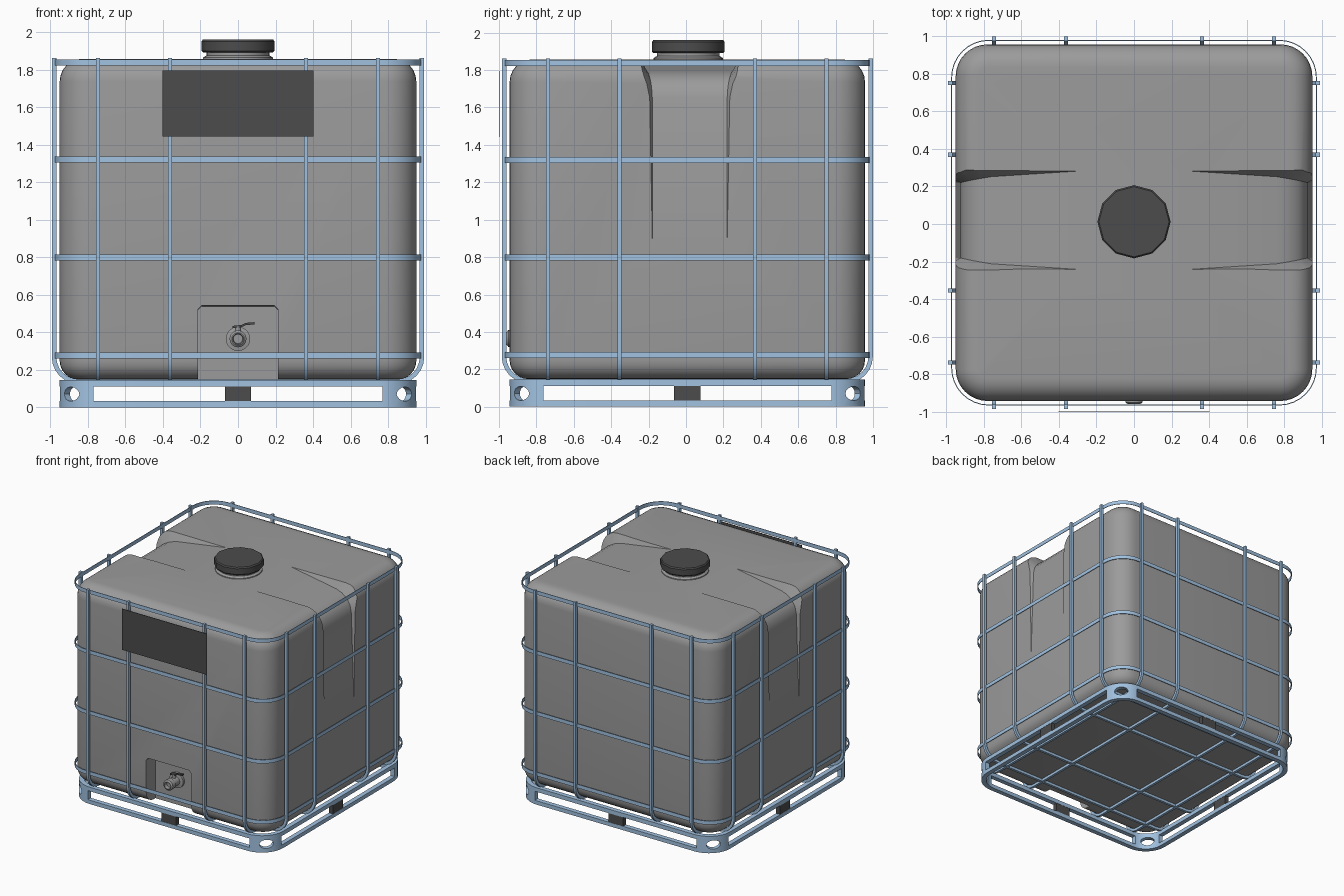
import bpy, bmesh, math
from mathutils import Vector, Matrix

if "Cube" in bpy.data.objects:
    bpy.data.objects.remove(bpy.data.objects["Cube"])

YO = 0.007  # the body sits slightly back, the plate reaches y = -1


def material(name, rgb):
    m = bpy.data.materials.new(name)
    m.diffuse_color = (*rgb, 1)
    m.use_nodes = True
    m.node_tree.nodes["Principled BSDF"].inputs["Base Color"].default_value = m.diffuse_color
    return m


GREY = material("tank grey", (0.33, 0.33, 0.33))
BLUE = material("steel blue", (0.36, 0.54, 0.75))
DARK = material("dark grey", (0.072, 0.072, 0.072))


def finish(bm, name, mat, smooth=None):
    bmesh.ops.recalc_face_normals(bm, faces=bm.faces)
    me = bpy.data.meshes.new(name)
    bm.to_mesh(me)
    bm.free()
    ob = bpy.data.objects.new(name, me)
    bpy.context.collection.objects.link(ob)
    if mat:
        me.materials.append(mat)
    if smooth:
        shade(ob, smooth)
    return ob


def shade(ob, angle):
    bpy.ops.object.select_all(action='DESELECT')
    ob.select_set(True)
    bpy.context.view_layer.objects.active = ob
    bpy.ops.object.shade_smooth_by_angle(angle=math.radians(angle))


def loft(rings, name, mat, smooth=None, closed=False):
    """Skin a list of point rings; cap the ends or join last to first."""
    bm = bmesh.new()
    vs = [[bm.verts.new(p) for p in r] for r in rings]
    n = len(vs[0])
    for a, b in zip(vs, vs[1:] + (vs[:1] if closed else [])):
        for i in range(n):
            j = (i + 1) % n
            bm.faces.new((a[i], a[j], b[j], b[i]))
    if not closed:
        bm.faces.new(vs[0])
        bm.faces.new(vs[-1])
    return finish(bm, name, mat, smooth)


def rrect(h, r, z, n=8):
    """Rounded square of half size h and corner radius r."""
    pts = []
    for k, (sx, sy) in enumerate(((1, 1), (-1, 1), (-1, -1), (1, -1))):
        for i in range(n + 1):
            a = math.pi / 2 * (k + i / n)
            pts.append((sx * (h - r) + r * math.cos(a), YO + sy * (h - r) + r * math.sin(a), z))
    return pts


def frame(h, r, t, z0, z1, name, smooth=30):
    return loft([rrect(h, r, z0), rrect(h, r, z1), rrect(h - t, r - t, z1), rrect(h - t, r - t, z0)],
                name, BLUE, smooth, closed=True)


def box(name, mat, x, y, z):
    return loft([[(x[0], y[0], k), (x[1], y[0], k), (x[1], y[1], k), (x[0], y[1], k)] for k in z], name, mat)


def turned(profile, name, mat, n, matrix, smooth=None):
    """Lathe: profile of (radius, height), placed by a matrix."""
    rings = [[matrix @ Vector((r * math.cos(2 * math.pi * i / n), r * math.sin(2 * math.pi * i / n), h))
              for i in range(n)] for r, h in profile]
    return loft(rings, name, mat, smooth)


def cut(ob, cutters):
    for c in cutters:
        m = ob.modifiers.new("cut", 'BOOLEAN')
        m.operation, m.solver, m.object = 'DIFFERENCE', 'EXACT', c
        bpy.context.view_layer.objects.active = ob
        bpy.ops.object.modifier_apply(modifier=m.name)
        bpy.data.objects.remove(c, do_unlink=True)


# Tank: rounded block
Z0, Z1, RB, RT = 0.148, 1.857, 0.10, 0.12
prof = []
for i in range(7):
    a = math.pi / 2 * i / 6
    prof.append((Z0 + RB * (1 - math.cos(a)), RB * (1 - math.sin(a))))
for i in range(7):
    a = math.pi / 2 * i / 6
    prof.append((Z1 - RT * (1 - math.sin(a)), RT * (1 - math.cos(a))))
tank = loft([rrect(0.95 - d, 0.17 - d, z) for z, d in prof], "tank", GREY)

# Channels that deepen from the top centre to the sides, then fade down the sides
# floor x, floor z, floor half width, outer x, outer z, outer half width
path = [(0.25, 1.864, 0.265, 0.25, 2.00, 0.33),
        (0.76, 1.800, 0.232, 0.78, 2.00, 0.35),
        (0.82, 1.785, 0.222, 0.88, 1.98, 0.34),
        (0.875, 1.755, 0.212, 1.00, 1.91, 0.33),
        (0.91, 1.71, 0.204, 1.09, 1.79, 0.32),
        (0.925, 1.65, 0.200, 1.12, 1.66, 0.31),
        (0.955, 0.72, 0.200, 1.12, 0.72, 0.30)]
cutters = []
for s in (1, -1):
    c = 0.02
    cutters.append(loft([[(s * px, c - w, pz), (s * px, c + w, pz), (s * qx, c + v, qz), (s * qx, c - v, qz)]
                         for px, pz, w, qx, qz, v in path], "channel_cutter", None))
# Valve recess at the front
cutters.append(loft([[(-w, y, 0.1), (w, y, 0.1), (w, y, t - 0.02), (w - 0.02, y, t), (-w + 0.02, y, t), (-w, y, t - 0.02)]
                     for y, w, t in ((-1.1, 0.217, 0.548), (-0.82, 0.212, 0.538))], "recess_cutter", None))
cut(tank, cutters)
shade(tank, 35)

# Filler neck and screw cap
top = Matrix.Translation((0, 0.012, 0))
turned([(0.19, 1.83), (0.185, 1.864), (0.168, 1.875), (0.168, 1.90)], "filler_neck", GREY, 24, top, 35)
turned([(0.185, 1.89), (0.195, 1.90), (0.195, 1.95), (0.187, 1.96)], "filler_cap", DARK, 12, top, 35)

# Outlet valve pointing forward, with a lever handle
valve = Matrix.Translation((0, -0.82, 0.365)) @ Matrix.Rotation(math.pi / 2, 4, 'X')
turned([(0.065, -0.01), (0.065, 0.02), (0.038, 0.025), (0.038, 0.085), (0.045, 0.09), (0.045, 0.13),
        (0.033, 0.14), (0.028, 0.14), (0.025, 0.11)], "outlet_valve", GREY, 20, valve, 35)
turned([(0.016, 0.39), (0.016, 0.435)], "valve_stem", GREY, 12, Matrix.Translation((0, -0.87, 0)), 35)
loft([[(x, -0.87 - w, z), (x, -0.87 + w, z), (x, -0.87 + w, z + 0.012), (x, -0.87 - w, z + 0.012)]
      for x, z, w in ((-0.03, 0.422, 0.015), (0.02, 0.428, 0.015), (0.04, 0.438, 0.012), (0.088, 0.442, 0.012))],
     "valve_handle", DARK)

# Cage: thin horizontal hoops
for i, z in enumerate((0.277, 0.798, 1.32, 1.838)):
    frame(0.974, 0.2, 0.005, z - 0.016, z + 0.016, f"cage_hoop_{i + 1}")


# Cage: square U-shaped bars that run down, under the tank and up again
def u_outline(h, r, zb):
    half = [(h, 1.862)] + [(h - r + r * math.cos(a), zb + r - r * math.sin(a))
                           for a in (math.pi / 2 * i / 6 for i in range(7))]
    return half + [(-u, z) for u, z in reversed(half)]


outer, inner = u_outline(0.992, 0.142, 0.126), u_outline(0.968, 0.118, 0.15)
for k in (-0.745, -0.362, 0.362, 0.745):
    a, b = k - 0.011, k + 0.011
    loft([[(a, o[0] + YO, o[1]), (b, o[0] + YO, o[1]), (b, i[0] + YO, i[1]), (a, i[0] + YO, i[1])]
          for o, i in zip(outer, inner)], "cage_bar_lengthwise", BLUE, 30)
    loft([[(o[0], a + YO, o[1]), (o[0], b + YO, o[1]), (i[0], b + YO, i[1]), (i[0], a + YO, i[1])]
          for o, i in zip(outer, inner)], "cage_bar_sideways", BLUE, 30)

# Pallet: rounded frame with side slots and oval corner holes
pallet = frame(0.95, 0.2, 0.04, 0, 0.145, "pallet_frame", None)
cutters = [box("slot_x", None, (-0.77, 0.77), (-1.2, 1.2), (0.033, 0.11)),
           box("slot_y", None, (-1.2, 1.2), (-0.77 + YO, 0.77 + YO), (0.033, 0.11))]
for a in (45, 135):
    m = (Matrix.Translation((0, YO, 0.071)) @ Matrix.Rotation(math.radians(a), 4, 'Z')
         @ Matrix.Rotation(math.pi / 2, 4, 'Y') @ Matrix.Diagonal((0.95, 1.4, 1, 1)))
    cutters.append(turned([(0.04, -1.5), (0.04, 1.5)], "corner_hole", None, 16, m))
cut(pallet, cutters)
shade(pallet, 30)

# Pallet: dark middle blocks
for s in (-1, 1):
    a, b = sorted((s * 0.948, s * 0.912))
    box("pallet_block", DARK, (-0.07, 0.07), (a + YO, b + YO), (0.03, 0.113))
    box("pallet_block", DARK, (a, b), (YO - 0.07, YO + 0.07), (0.03, 0.113))

# Blank label plate on the front of the cage
box("label_plate", DARK, (-0.403, 0.403), (-1.0, -0.996), (1.442, 1.795))
